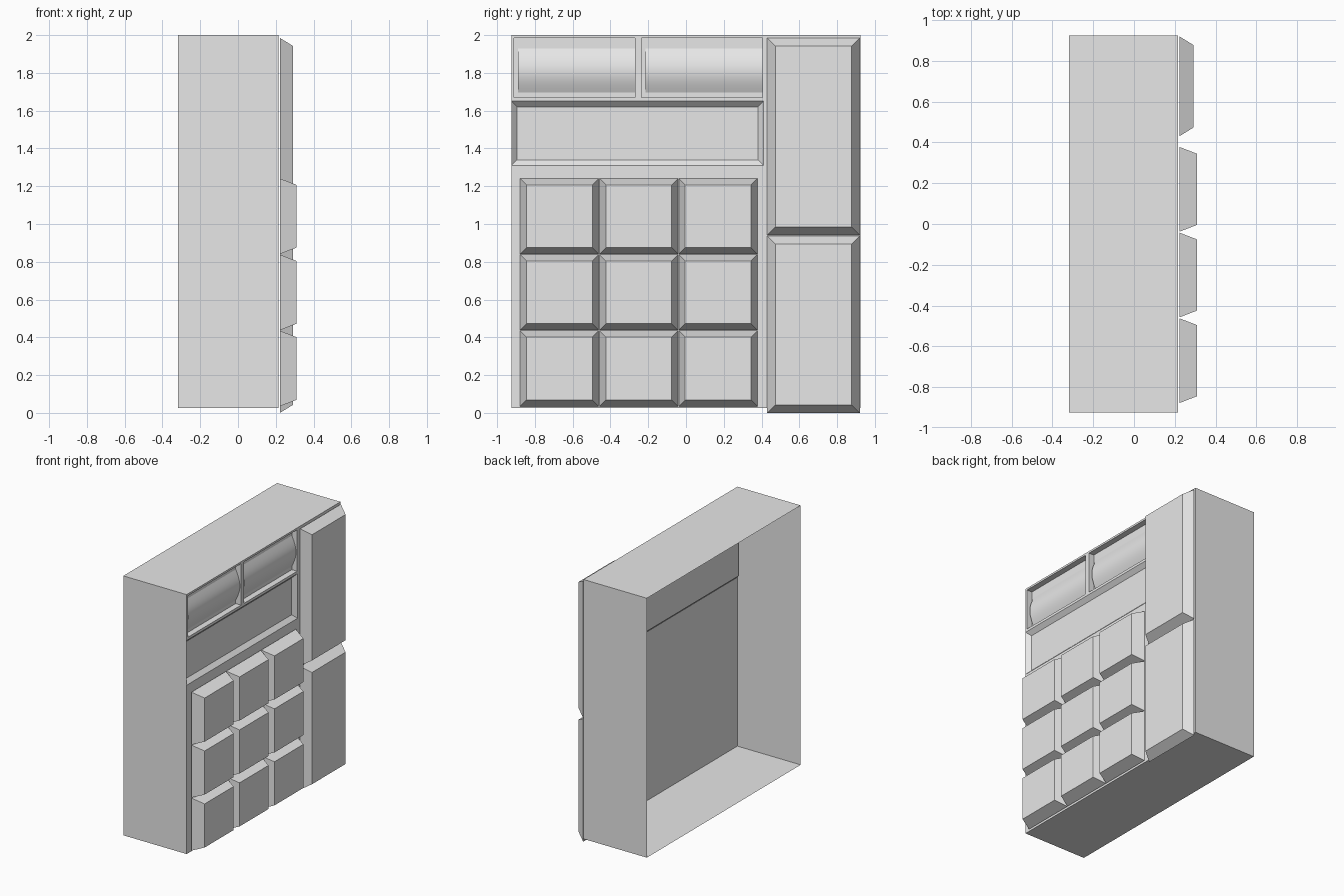
import bpy, bmesh, math

if "Cube" in bpy.data.objects:
    bpy.data.objects.remove(bpy.data.objects["Cube"])

grey = bpy.data.materials.new("light_grey")
grey.diffuse_color = (0.8, 0.8, 0.8, 1)
grey.use_nodes = True
grey.node_tree.nodes["Principled BSDF"].inputs["Base Color"].default_value = grey.diffuse_color

FRONT, BACK = 0.215, -0.318      # x of the panel side and the open side
Y0, Y1, Z0, Z1 = -0.925, 0.925, 0.025, 2.0


def finish(name, bm):
    me = bpy.data.meshes.new(name)
    bm.to_mesh(me)
    bm.free()
    me.materials.append(grey)
    ob = bpy.data.objects.new(name, me)
    bpy.context.collection.objects.link(ob)
    return ob


def rect(bm, x, r):
    y0, y1, z0, z1 = r
    return [bm.verts.new((x, y, z)) for y, z in ((y0, z0), (y1, z0), (y1, z1), (y0, z1))]


def frustum(name, outer, x0, inner, x1, cap=True):
    """Raised key (x1 > x0) or sunken tray (x1 < x0) between two rectangles."""
    bm = bmesh.new()
    a, b = rect(bm, x0, outer), rect(bm, x1, inner)
    for i in range(4):
        j = (i + 1) % 4
        bm.faces.new((a[i], a[j], b[j], b[i]))
    bm.faces.new(b)
    if cap:
        bm.faces.new(a[::-1])
    return finish(name, bm)


def inset(r, d):
    return (r[0] + d, r[1] - d, r[2] + d, r[3] - d)


strip = (Y0, 0.41, 1.31, 1.65)
windows = [(-0.91, -0.27, 1.67, 1.985), (-0.235, 0.405, 1.67, 1.985)]
holes = [strip] + windows

# Housing: four side walls, open at the back
bm = bmesh.new()
a, b = rect(bm, BACK, (Y0, Y1, Z0, Z1)), rect(bm, FRONT, (Y0, Y1, Z0, Z1))
for i in range(4):
    j = (i + 1) % 4
    bm.faces.new((a[i], a[j], b[j], b[i]))
finish("housing", bm)

# Front panel: grid of faces leaving out the recess openings
ys = sorted({Y0, Y1} | {v for h in holes for v in h[:2]})
zs = sorted({Z0, Z1} | {v for h in holes for v in h[2:]})
bm = bmesh.new()
for ya, yb in zip(ys, ys[1:]):
    for za, zb in zip(zs, zs[1:]):
        y, z = (ya + yb) / 2, (za + zb) / 2
        if not any(h[0] < y < h[1] and h[2] < z < h[3] for h in holes):
            bm.faces.new(rect(bm, FRONT, (ya, yb, za, zb)))
bmesh.ops.remove_doubles(bm, verts=bm.verts, dist=1e-5)
finish("front_panel", bm)

# Sunken strip with sloped walls
frustum("sunken_strip", strip, FRONT, inset(strip, 0.03), FRONT - 0.03, cap=False)

# Two windows: straight-walled recess with a curved screen inside
for n, w in enumerate(windows):
    floor = FRONT - 0.045
    frustum(f"window_recess_{n}", w, FRONT, w, floor, cap=False)
    bm = bmesh.new()
    prof = []
    for k in range(13):
        t = k / 12
        prof.append((floor + 0.035 * math.sin(math.pi * t), 1.695 + 0.235 * t))
    left = [bm.verts.new((x, w[0] + 0.02, z)) for x, z in prof]
    right = [bm.verts.new((x, w[1], z)) for x, z in prof]
    for k in range(12):
        bm.faces.new((left[k], right[k], right[k + 1], left[k + 1]))
    bm.faces.new(left)
    bm.faces.new(right[::-1])
    ob = finish(f"curved_screen_{n}", bm)
    bpy.ops.object.select_all(action='DESELECT')
    ob.select_set(True)
    bpy.context.view_layer.objects.active = ob
    bpy.ops.object.shade_smooth_by_angle(angle=math.radians(35))

# Three by three block of square keys
for row in range(3):
    for col in range(3):
        y, z = -0.878 + 0.42 * col, 0.035 + 0.403 * row
        r = (y, y + 0.416, z, z + 0.4)
        frustum(f"square_key_{row}_{col}", r, 0.222, inset(r, 0.034), 0.31)

# Two tall keys along the side
for name, za, zb in (("lower_tall_key", 0.0, 0.937), ("upper_tall_key", 0.942, 1.985)):
    r = (0.43, 0.92, za, zb)
    frustum(name, r, 0.222, inset(r, 0.043), 0.292)
